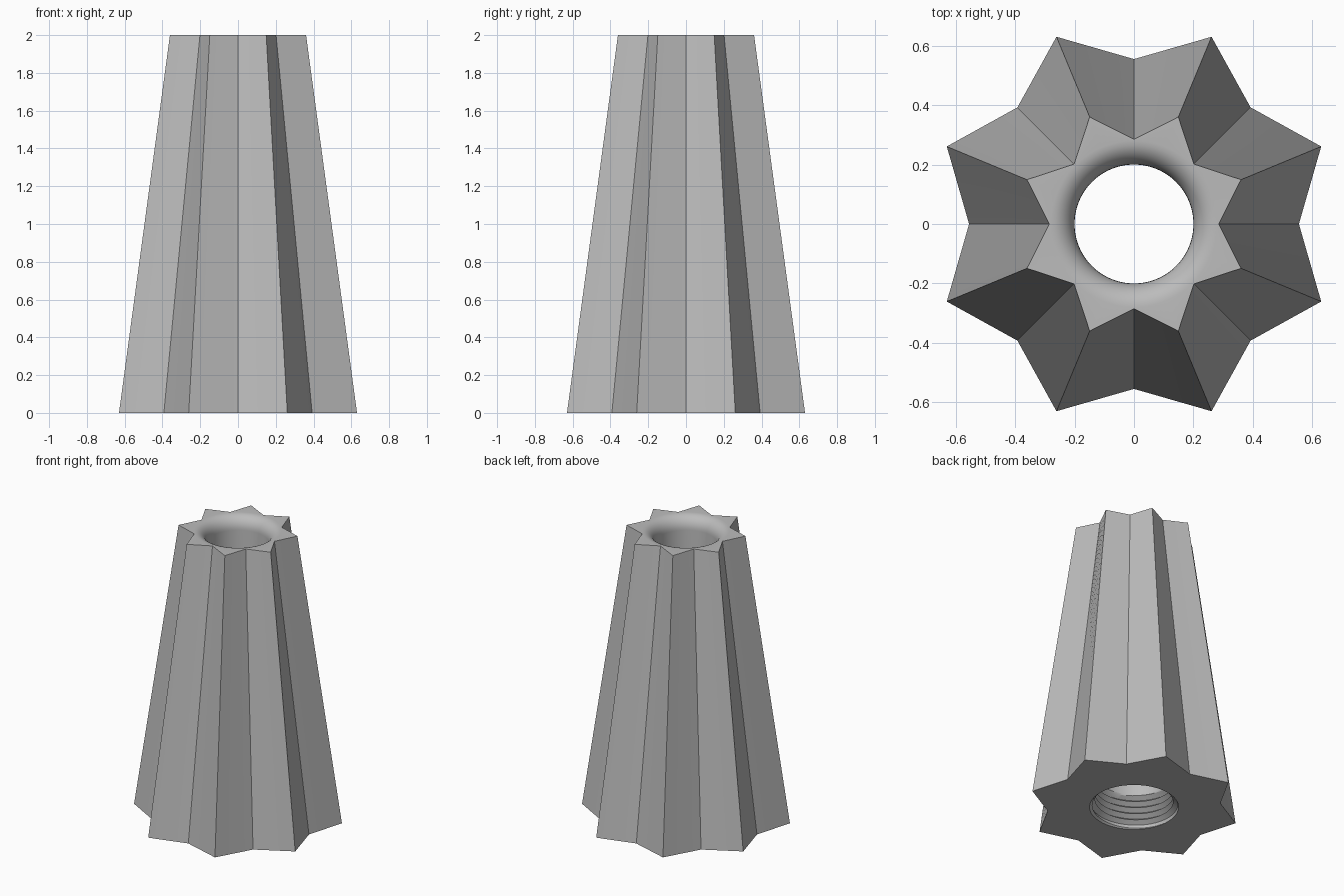
import bpy, bmesh, math

if "Cube" in bpy.data.objects:
    bpy.data.objects.remove(bpy.data.objects["Cube"])

COLS = 96                    # columns around, six per star edge
POINTS = 8                   # star points
PITCH, THREAD_TOP = 0.045, 0.23
MINOR, MAJOR, BORE = 0.25, 0.28, 0.20


def star_radius(a, valley, tip):
    """Radius of a straight-edged star outline; valleys lie on the axes."""
    half = math.pi / POINTS
    t = a % (2 * half)
    t = min(t, 2 * half - t)
    x1, y1 = tip * math.cos(half), tip * math.sin(half)
    # intersect the ray at angle t with the edge from valley to tip
    return valley * y1 / (y1 * math.cos(t) - (x1 - valley) * math.sin(t))


def thread_radius(z, a):
    """Triangular helical thread with a chamfered mouth."""
    u = (z / PITCH - a / (2 * math.pi)) % 1.0
    r = MINOR + (MAJOR - MINOR) * abs(2 * u - 1)
    return max(r, 0.285 - z)


def profile(a):
    """Closed radial section: outer wall, rounded rim, bore and thread."""
    pts = [(star_radius(a, 0.555, 0.682), 0.0),
           (star_radius(a, 0.285, 0.39), 2.0)]
    # rounded rim
    for i in range(9):
        t = math.pi / 2 * i / 8
        pts.append((BORE + 0.08 * (1 - math.sin(t)), 1.91 + 0.09 * math.cos(t)))
    # narrow bore, shoulder and wider socket
    pts += [(BORE, 0.55), (MINOR, 0.5), (MINOR, THREAD_TOP + 0.01)]
    # helical thread, running down to the mouth
    half_turns = math.ceil(THREAD_TOP / PITCH) * 2
    for i in range(half_turns, -3, -1):
        z = (i / 2 + a / (2 * math.pi)) * PITCH
        z = min(max(z, 0.0), THREAD_TOP)
        pts.append((thread_radius(z, a), z))
    return pts


bm = bmesh.new()
grid = []
for c in range(COLS + 1):    # the last column closes the helix one turn on
    a = 2 * math.pi * c / COLS
    grid.append([bm.verts.new((r * math.cos(a), r * math.sin(a), z))
                 for r, z in profile(a)])
rows = len(grid[0])
for c in range(COLS):
    for i in range(rows):
        j = (i + 1) % rows
        bm.faces.new((grid[c][i], grid[c + 1][i], grid[c + 1][j], grid[c][j]))

# stitch the shifted thread rows of the seam to the first column
seam = {}
for v in grid[0]:
    seam[tuple(round(k, 4) for k in v.co)] = v
bmesh.ops.remove_doubles(bm, verts=bm.verts, dist=0.0002)
bmesh.ops.dissolve_degenerate(bm, edges=bm.edges, dist=0.0001)
bmesh.ops.recalc_face_normals(bm, faces=bm.faces)

mesh = bpy.data.meshes.new("fluted_body")
bm.to_mesh(mesh)
bm.free()
body = bpy.data.objects.new("fluted_body", mesh)
bpy.context.collection.objects.link(body)

# plain grey
grey = bpy.data.materials.new("plain_grey")
grey.diffuse_color = (0.5, 0.5, 0.5, 1)
grey.use_nodes = True
grey.node_tree.nodes["Principled BSDF"].inputs["Base Color"].default_value = grey.diffuse_color
mesh.materials.append(grey)

# smooth rim and bore, crisp star edges
bpy.context.view_layer.objects.active = body
body.select_set(True)
bpy.ops.object.shade_smooth_by_angle(angle=math.radians(25))
